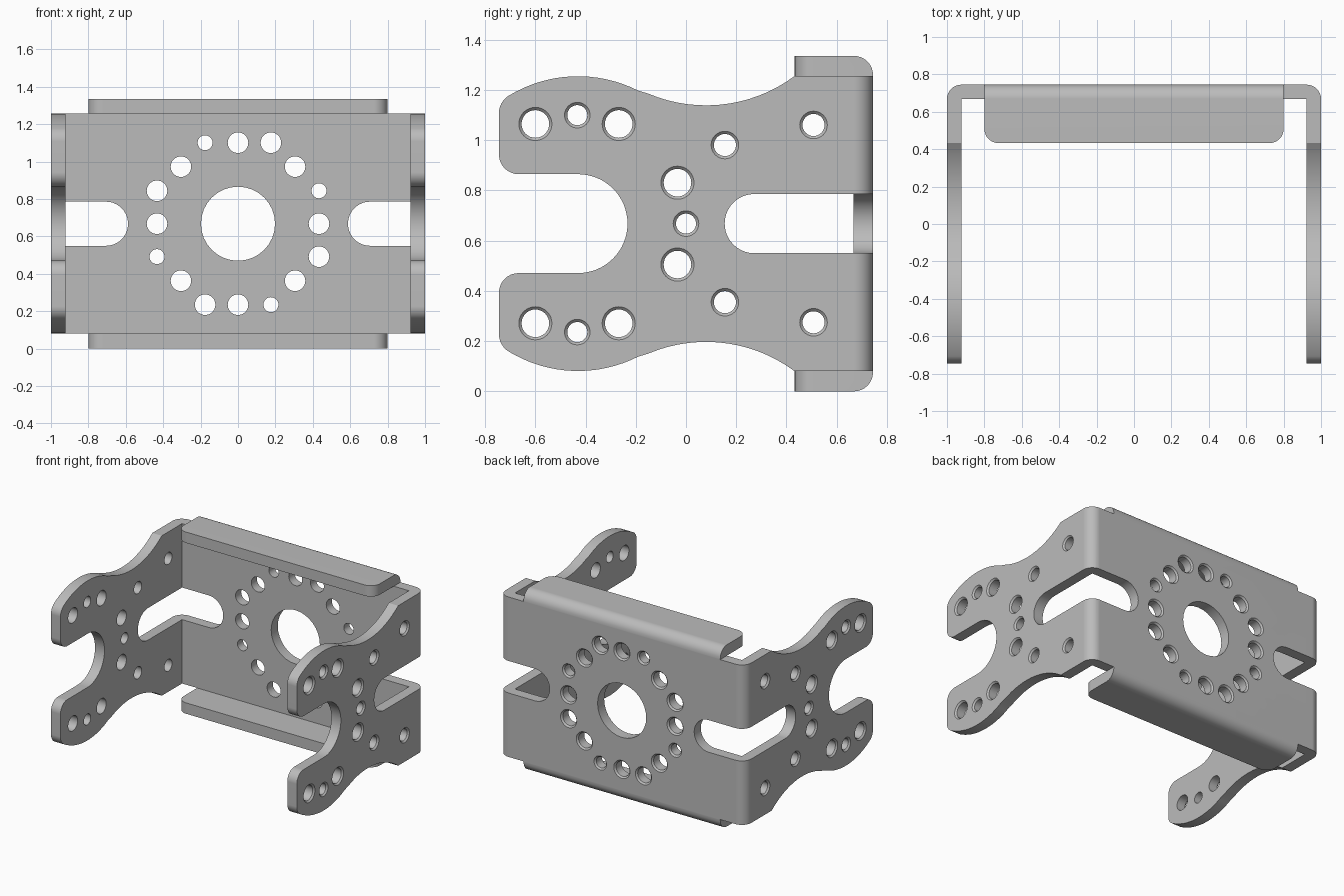
import bpy, bmesh
from math import sin, cos, pi, radians
from mathutils import Vector

if "Cube" in bpy.data.objects:
    bpy.data.objects.remove(bpy.data.objects["Cube"], do_unlink=True)

MID = 0.668          # mid height of the bracket
BACK = 0.745         # outer face of the back plate
THICK = 0.077        # sheet thickness
TOP = 1.256          # top of the back plate
CHAMFER = 0.011

metal = bpy.data.materials.new("grey_metal")
metal.use_nodes = True
metal.diffuse_color = (0.5, 0.5, 0.5, 1)
metal.node_tree.nodes["Principled BSDF"].inputs["Base Color"].default_value = (0.5, 0.5, 0.5, 1)


def arc(cx, cy, r, start, end, steps=12):
    angles = [radians(start + (end - start) * i / steps) for i in range(steps + 1)]
    return [(cx + r * cos(a), cy + r * sin(a)) for a in angles]


def place(axis, u, v, d):
    """Point (u, v) in the plane across the axis, at distance d along it."""
    return Vector({"x": (d, u, v), "y": (u, d, v), "z": (u, v, d)}[axis])


def loft(bm, rings):
    """Closed solid through rings of equal length."""
    loops = [[bm.verts.new(p) for p in ring] for ring in rings]
    n = len(loops[0])
    for a, b in zip(loops, loops[1:]):
        for i in range(n):
            bm.faces.new((a[i], a[(i + 1) % n], b[(i + 1) % n], b[i]))
    bm.faces.new(loops[0][::-1])
    bm.faces.new(loops[-1])


def prism(bm, outline, axis, lo, hi):
    loft(bm, [[place(axis, u, v, d) for u, v in outline] for d in (lo, hi)])


def drill(bm, u, v, r, axis, face, out=1, chamfer=CHAMFER):
    """Round hole cutter, widened at the outer face."""
    stages = [(0.05, r + chamfer), (0, r + chamfer), (-chamfer, r), (-0.15, r)]
    loft(bm, [[place(axis, p, q, face + out * d) for p, q in arc(u, v, rad, 0, 348.75, 31)]
              for d, rad in stages])


def finish(name, bm):
    bmesh.ops.recalc_face_normals(bm, faces=bm.faces)
    mesh = bpy.data.meshes.new(name)
    bm.to_mesh(mesh)
    bm.free()
    obj = bpy.data.objects.new(name, mesh)
    bpy.context.collection.objects.link(obj)
    mesh.materials.append(metal)
    return obj


def activate(obj):
    bpy.ops.object.select_all(action="DESELECT")
    obj.select_set(True)
    bpy.context.view_layer.objects.active = obj


def cut(obj, bm, operation="DIFFERENCE"):
    cutter = finish("cutter", bm)
    cutter.hide_render = True
    activate(obj)
    mod = obj.modifiers.new("cut", "BOOLEAN")
    mod.operation, mod.solver, mod.object = operation, "EXACT", cutter
    bpy.ops.object.modifier_apply(modifier=mod.name)
    bpy.data.objects.remove(cutter, do_unlink=True)


def smooth(obj):
    activate(obj)
    bpy.ops.object.shade_smooth_by_angle(angle=radians(30))
    obj.modifiers.new("even_normals", "WEIGHTED_NORMAL").keep_sharp = True


# U-shaped channel: back plate with two arms, rounded outer bends
r = THICK
plan = [(-1, -0.9)] + arc(-1 + r, BACK - r, r, 180, 90, 8) + arc(1 - r, BACK - r, r, 90, 0, 8)
plan += [(1, -0.9), (1 - r, -0.9), (1 - r, BACK - r), (r - 1, BACK - r), (r - 1, -0.9)]
bm = bmesh.new()
prism(bm, plan, "z", -0.1, 1.5)
bracket = finish("bracket_channel", bm)

# Arm silhouette: open mouth, rounded prongs, waisted edge
upper = arc(-0.43, MID, 0.197, 0, 90, 16)
upper += arc(-0.667, MID + 0.275, 0.078, 270, 180, 8)
upper += arc(-0.665, 1.109, 0.08, 180, 121.5, 6)
upper += arc(-0.43, 0.725, 0.53, 121.5, 63.1, 16)[1:]
upper += arc(0.08, 1.729, 0.59, 243.1, 306.6, 16)[1:]
upper += [(0.434, TOP), (0.9, TOP)]
lower = [(y, 2 * MID - z) for y, z in reversed(upper[1:])]
bm = bmesh.new()
prism(bm, upper + lower, "x", -1.2, 1.2)
cut(bracket, bm, "INTERSECT")

# Slots that run from each arm round the bend into the back plate
slot_r = 0.118
bm = bmesh.new()
for side in (-1, 1):
    outline = arc(0.272, MID, slot_r, 90, 270, 20) + [(1, MID - slot_r), (1, MID + slot_r)]
    prism(bm, outline, "x", side * 0.85, side * 1.1)
cut(bracket, bm)
bm = bmesh.new()
for side in (-1, 1):
    outline = arc(0.706, MID, slot_r, 90, 270, 20) + [(0.95, MID - slot_r), (0.95, MID + slot_r)]
    prism(bm, [(side * x, z) for x, z in outline], "y", 0.6, 0.85)
cut(bracket, bm)

# Holes in both arms, mirrored about the mid height
bm = bmesh.new()
arm_holes = [(-0.6, 0.397, 0.055), (-0.433, 0.432, 0.04), (-0.268, 0.397, 0.055),
             (-0.034, 0.163, 0.055), (0.155, 0.313, 0.044), (0.508, 0.393, 0.044)]
for side in (-1, 1):
    drill(bm, 0, MID, 0.04, "x", side, side)
    for y, dz, rad in arm_holes:
        for flip in (-1, 1):
            drill(bm, y, MID + flip * dz, rad, "x", side, side)
cut(bracket, bm)

# Back plate: large centre hole and a pattern repeated every quarter turn
bm = bmesh.new()
drill(bm, 0, MID, 0.198, "y", BACK, chamfer=0)
for turn in range(4):
    for x, dz, rad in [(0, 0.433, 0.055), (0.176, 0.433, 0.055),
                       (0.305, 0.305, 0.055), (0.433, 0.176, 0.04)]:
        for _ in range(turn):
            x, dz = -dz, x
        drill(bm, x, MID + dz, rad, "y", BACK)
bmesh.ops.remove_doubles(bm, verts=bm.verts, dist=1e-5)
cut(bracket, bm)
smooth(bracket)

# Top and bottom flanges with a rounded bend and rounded front corners
for name, flip in (("top_flange", 1), ("bottom_flange", -1)):
    bm = bmesh.new()
    outline = [(0.8, BACK), (-0.8, BACK)]
    outline += arc(-0.725, 0.508, 0.075, 180, 270, 8) + arc(0.725, 0.508, 0.075, 270, 360, 8)
    prism(bm, outline, "z", TOP, 2 * MID)
    bend = [e for e in bm.edges
            if all(v.co.y > BACK - 0.01 and v.co.z > TOP + 0.01 for v in e.verts)]
    bmesh.ops.bevel(bm, geom=bend, offset=0.076, segments=8, profile=0.5, affect="EDGES")
    for v in bm.verts:
        v.co.z = MID + flip * (v.co.z - MID)
    smooth(finish(name, bm))
